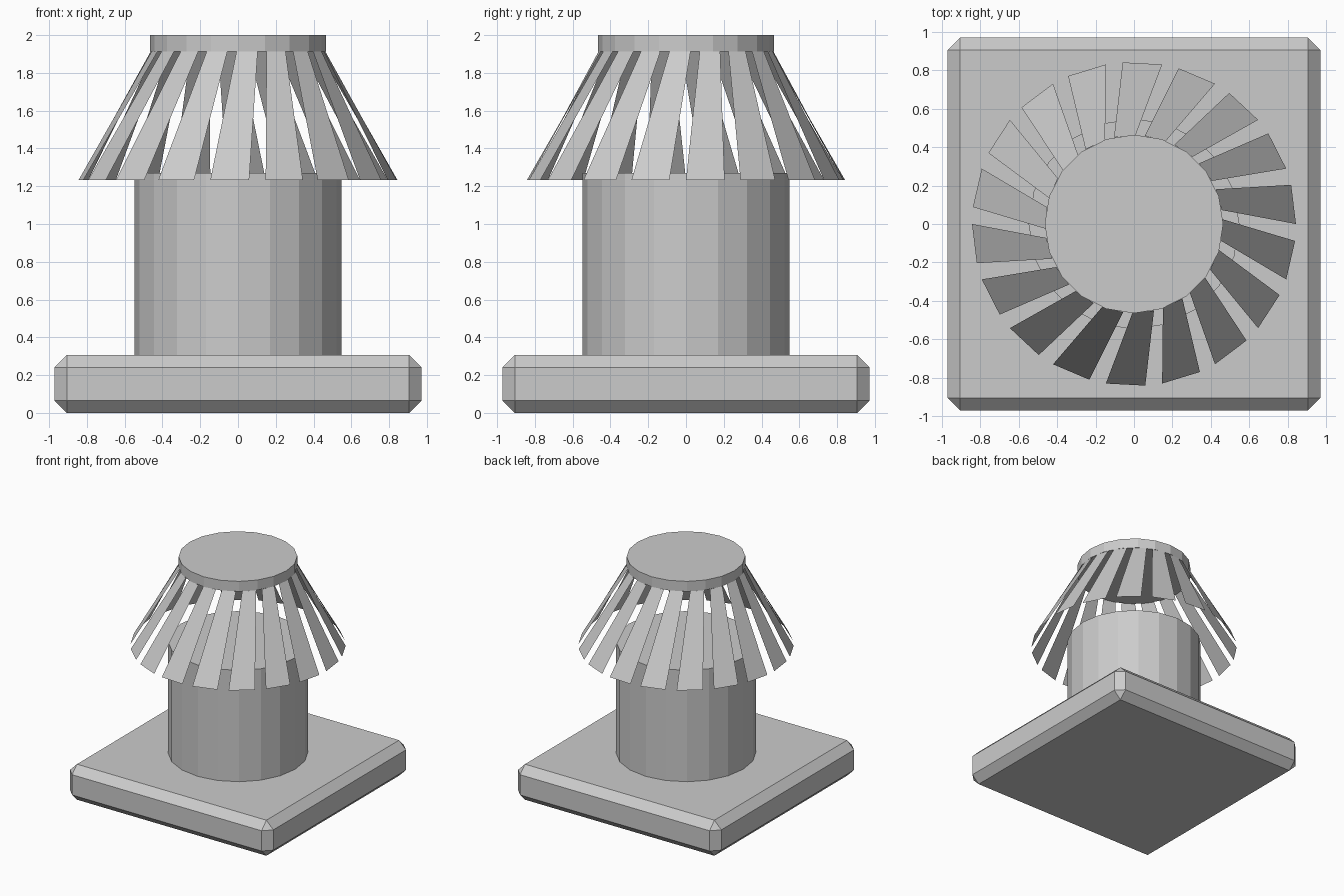
import bpy, bmesh
from math import sin, cos, radians

if "Cube" in bpy.data.objects:
    bpy.data.objects.remove(bpy.data.objects["Cube"])


def new_object(name, bm):
    mesh = bpy.data.meshes.new(name)
    bm.to_mesh(mesh)
    bm.free()
    obj = bpy.data.objects.new(name, mesh)
    bpy.context.collection.objects.link(obj)
    return obj


def cylinder(name, radius, z0, z1, sides=20):
    bpy.ops.mesh.primitive_cylinder_add(
        vertices=sides, radius=radius, depth=z1 - z0, location=(0, 0, (z0 + z1) / 2))
    bpy.context.object.name = name


# Square base plate with chamfered edges
HALF, BASE_H = 0.972, 0.307
bm = bmesh.new()
bmesh.ops.create_cube(bm, size=1)
bmesh.ops.scale(bm, vec=(2 * HALF, 2 * HALF, BASE_H), verts=bm.verts)
bmesh.ops.translate(bm, vec=(0, 0, BASE_H / 2), verts=bm.verts)
base = new_object("base_plate", bm)
chamfer = base.modifiers.new("chamfer", 'BEVEL')
chamfer.width = 0.066
chamfer.segments = 1

# Column and top cap, both 20-sided
cylinder("column", 0.549, BASE_H, 1.27)
cylinder("top_cap", 0.465, 1.913, 2.0)

# Skirt of 18 thin slats, twisted between lower and upper ring
SLATS, WIDTH, TWIST = 18, 14, 9


def ring_point(radius, degrees, z):
    a = radians(degrees)
    return (radius * cos(a), radius * sin(a), z)


bm = bmesh.new()
for i in range(SLATS):
    a = i * 360 / SLATS
    corners = [ring_point(0.844, a, 1.233),
               ring_point(0.844, a + WIDTH, 1.233),
               ring_point(0.463, a + WIDTH + TWIST, 1.913),
               ring_point(0.463, a + TWIST, 1.913)]
    bm.faces.new([bm.verts.new(c) for c in corners])
new_object("slat_skirt", bm)
